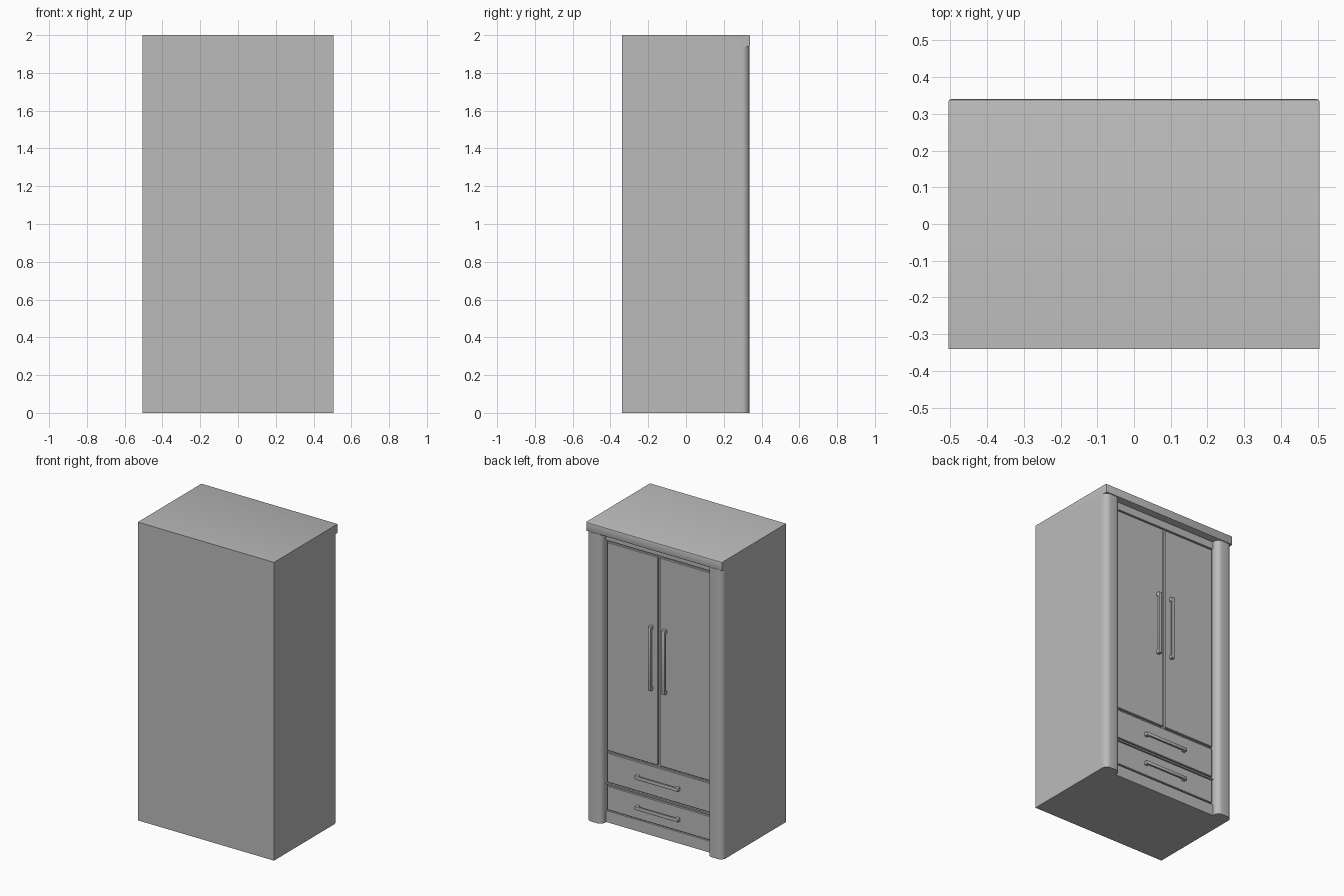
import bpy
import bmesh

if "Cube" in bpy.data.objects:
    bpy.data.objects.remove(bpy.data.objects["Cube"], do_unlink=True)

grey = bpy.data.materials.new("plain grey")
grey.use_nodes = True
grey.diffuse_color = (0.5, 0.5, 0.5, 1)
grey.node_tree.nodes["Principled BSDF"].inputs["Base Color"].default_value = (0.5, 0.5, 0.5, 1)


def finish(name, bm):
    bmesh.ops.recalc_face_normals(bm, faces=bm.faces)
    mesh = bpy.data.meshes.new(name)
    bm.to_mesh(mesh)
    bm.free()
    mesh.materials.append(grey)
    ob = bpy.data.objects.new(name, mesh)
    bpy.context.collection.objects.link(ob)
    bpy.ops.object.select_all(action="DESELECT")
    ob.select_set(True)
    bpy.context.view_layer.objects.active = ob
    bpy.ops.object.shade_smooth_by_angle()
    return ob


def box(name, x, y, z, radius=0, segments=2, pick=lambda e: True):
    """Box between (min, max) pairs, with the picked edges rounded."""
    bm = bmesh.new()
    bmesh.ops.create_cube(bm, size=1)
    for v in bm.verts:
        v.co = [pair[c > 0] for pair, c in zip((x, y, z), v.co)]
    if radius:
        bmesh.ops.bevel(bm, geom=[e for e in bm.edges if pick(e)], offset=radius,
                        segments=segments, profile=0.5, affect="EDGES")
    return finish(name, bm)


W, BACK, FRONT = 0.505, -0.34, 0.34
PANEL, RECESS = 0.29, 0.275
INNER = 0.39

# Carcass and overhanging top, extruded from one side profile
bm = bmesh.new()
profile = [(BACK, 0), (RECESS, 0), (RECESS, 1.94), (FRONT, 1.94), (FRONT, 2), (BACK, 2)]
face = bm.faces.new([bm.verts.new((-W, y, z)) for y, z in profile])
ext = bmesh.ops.extrude_face_region(bm, geom=[face])
bmesh.ops.translate(bm, vec=(2 * W, 0, 0),
                    verts=[g for g in ext["geom"] if isinstance(g, bmesh.types.BMVert)])
rim = [e for e in bm.edges if all(v.co.y > FRONT - 0.01 for v in e.verts)]
bmesh.ops.bevel(bm, geom=rim, offset=0.008, segments=2, profile=0.5, affect="EDGES")
finish("cabinet_body", bm)

# Rounded corner posts, doors and upright handles on both sides
for side, s in (("left", 1), ("right", -1)):
    def span(a, b):
        return tuple(sorted((s * a, s * b)))

    box(side + "_post", span(INNER, W), (RECESS, 0.335), (0, 1.94), 0.036, 5,
        lambda e: all(v.co.y > 0.33 for v in e.verts)
        and abs(e.verts[0].co.z - e.verts[1].co.z) > 1)
    box(side + "_door", span(0.007, 0.383), (RECESS - 0.01, PANEL), (0.482, 1.88), 0.003, 1)
    box(side + "_door_handle", span(0.04, 0.062), (0.303, 0.317), (0.98, 1.41), 0.003)
    for end, z in (("lower", 0.98), ("upper", 1.388)):
        box(f"{side}_door_handle_{end}_mount", span(0.04, 0.062),
            (PANEL - 0.005, 0.312), (z, z + 0.022))

# Drawers with bar handles
for name, low, high in (("upper", 0.27, 0.468), ("lower", 0.084, 0.246)):
    box(name + "_drawer", (-0.383, 0.383), (RECESS - 0.01, PANEL), (low, high), 0.003, 1)
    mid = (low + high) / 2
    z = (mid - 0.011, mid + 0.011)
    box(name + "_drawer_handle", (-0.16, 0.16), (0.303, 0.317), z, 0.003)
    for end, x in (("right", -0.16), ("left", 0.138)):
        box(f"{name}_drawer_handle_{end}_mount", (x, x + 0.022), (PANEL - 0.005, 0.312), z)

# Fixed rails between the posts
for name, z in (("top_rail", (1.89, 1.94)), ("drawer_rail", (0.253, 0.263)), ("plinth", (0, 0.077))):
    box(name, (-INNER, INNER), (RECESS - 0.01, PANEL - 0.002), z)
